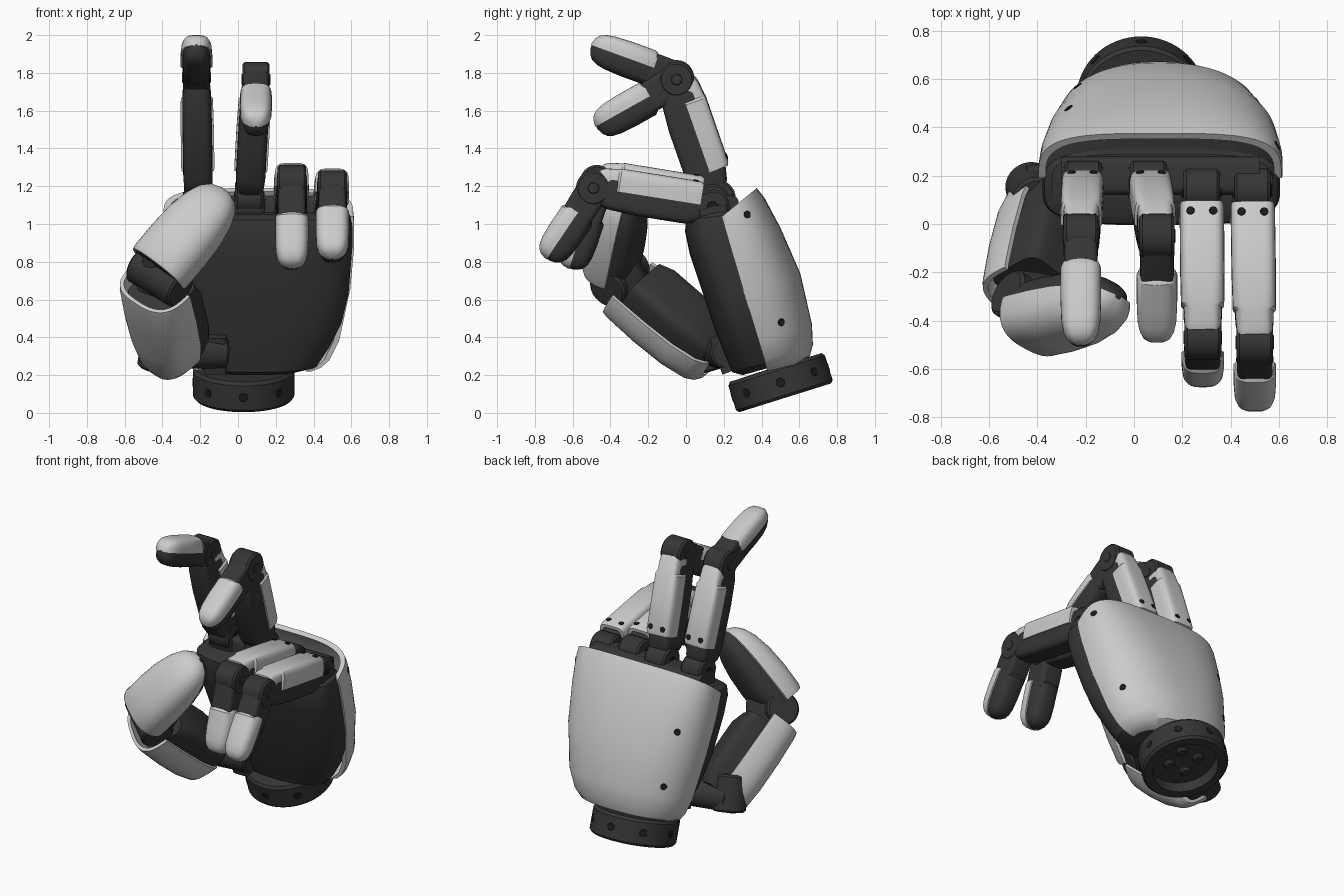
import bpy, bmesh, math
from mathutils import Vector as V

if "Cube" in bpy.data.objects:
    bpy.data.objects.remove(bpy.data.objects["Cube"])

def material(name, c):
    m = bpy.data.materials.new(name)
    m.diffuse_color = (c, c, c * 1.06, 1)
    m.use_nodes = True
    m.node_tree.nodes["Principled BSDF"].inputs["Base Color"].default_value = m.diffuse_color
    return m

DARK = material("dark_rubber", 0.036)
BLACK = material("black_hole", 0.012)
LIGHT = None

# ---------- helpers ----------
def loft(name, rings, mat=LIGHT, angle=32):
    """Skin a list of equal-length point rings and cap both ends."""
    bm = bmesh.new()
    vs = [[bm.verts.new(p) for p in r] for r in rings]
    n = len(vs[0])
    for a, b in zip(vs, vs[1:]):
        for i in range(n):
            j = (i + 1) % n
            bm.faces.new((a[i], a[j], b[j], b[i]))
    bm.faces.new(vs[0])
    bm.faces.new(vs[-1])
    bmesh.ops.recalc_face_normals(bm, faces=bm.faces[:])
    me = bpy.data.meshes.new(name)
    bm.to_mesh(me)
    bm.free()
    me.shade_smooth()
    me.set_sharp_from_angle(angle=math.radians(angle))
    if mat:
        me.materials.append(mat)
    ob = bpy.data.objects.new(name, me)
    bpy.context.collection.objects.link(ob)
    return ob

def arc(c, s, n, hw, hb, hf, e, a0=0, a1=360, num=40):
    """Superellipse points; hb is the depth toward n, hf away from it."""
    full = a1 - a0 >= 360
    pts = []
    for i in range(num):
        t = math.radians(a0 + (a1 - a0) * i / (num if full else num - 1))
        co, si = math.cos(t), math.sin(t)
        x = math.copysign(abs(co) ** (2 / e), co) * hw
        y = math.copysign(abs(si) ** (2 / e), si) * (hb if si > 0 else hf)
        pts.append(c + s * x + n * y)
    return pts

def frame(p0, p1, n):
    a = (p1 - p0).normalized()
    n = (n - a * n.dot(a)).normalized()
    return n, a.cross(n)

def seg(name, p0, p1, n, hw, hb, hf, prof, e=3.5, mat=DARK):
    """Solid limb: prof rows are (t, width scale, depth scale)."""
    n, s = frame(p0, p1, n)
    return loft(name, [arc(p0.lerp(p1, t), s, n, hw * w, hb * d, hf * d, e) for t, w, d in prof], mat)

def shell(name, p0, p1, n, hw, hb, hf, prof, e=3.5, cover=0, thick=0.02):
    """Light cover plate wrapping the n side of a limb."""
    n, s = frame(p0, p1, n)
    rings = []
    for t, w, d in prof:
        c = p0.lerp(p1, t)
        W, B, F = hw * w, hb * d, hf * d
        k = lambda v: max(v - thick, v * 0.5)
        rings.append(arc(c, s, n, W, B, F, e, -cover, 180 + cover, 26)
                     + arc(c, s, n, k(W), k(B), F, e, -cover, 180 + cover, 26)[::-1])
    return loft(name, rings)

def cyl(name, a, b, r, mat=DARK, ch=0.012):
    a, b = V(a), V(b)
    L = (b - a).length
    n, s = frame(a, b, V((0.1, 0.3, 1)))
    ch = min(ch, L / 3)
    return loft(name, [arc(a.lerp(b, t), s, n, q, q, q, 2, num=28) for t, q in
                       ((0, r - ch), (ch / L, r), (1 - ch / L, r), (1, r - ch))], mat)

def screws(ob, points, r=0.02):
    """Dark screw holes sunk flush into the nearest spot of a surface."""
    bpy.context.view_layer.update()
    for p in points:
        ok, c, nn, i = ob.closest_point_on_mesh(V(p))
        cyl("screw_hole", c - nn * 0.015, c + nn * 0.003, r, BLACK, 0.002)

X = V((1, 0, 0))

# ---------- wrist ring with recessed underside ----------
tilt = math.radians(17.4)
up = V((0, -math.sin(tilt), math.cos(tilt)))
back = V((0, math.cos(tilt), math.sin(tilt)))
base = V((0.03, 0.525, 0.08))
loft("wrist_ring", [arc(base + up * h, X, back, r, r, r, 2, num=64) for r, h in
     ((0.19, 0.07), (0.2, 0.07), (0.205, 0), (0.255, 0), (0.268, 0.015), (0.268, 0.15), (0.255, 0.168), (0.1, 0.17))], DARK)
for i in range(8):
    d = X * math.cos(i * math.pi / 4) + back * math.sin(i * math.pi / 4)
    c = base + up * 0.085
    cyl("wrist_hole", c + d * 0.25, c + d * 0.27, 0.024, BLACK, 0.002)
    if i % 2:
        cyl("wrist_bolt", base + d * 0.09 + up * 0.045, base + d * 0.09 + up * 0.08, 0.035)

# ---------- palm: front (y, z), back (y, z), x range, roundness ----------
def slices(rows, plate=False):
    out = []
    for fy, fz, by, bz, x0, x1, e in rows:
        f, b = V(((x0 + x1) / 2, fy, fz)), V(((x0 + x1) / 2, by, bz))
        d = (b - f).normalized()
        L, hw = (b - f).length, (x1 - x0) / 2
        if plate:
            out.append(arc(f, X, d, hw, L, 0, e, 0, 180, 48)
                       + arc(f, X, d, hw - 0.03, L - 0.03, 0, e, 0, 180, 48)[::-1])
        else:
            out.append(arc((f + b) / 2, X, d, hw, L / 2, L / 2, e, num=64))
    return out

loft("palm_body", slices([
    (.30, .20, .55, .27, -.17, .34, 2.4), (.245, .215, .55, .30, -.22, .42, 2.5), (.205, .31, .53, .40, -.27, .485, 2.7),
    (.15, .45, .50, .52, -.315, .55, 2.9), (.10, .60, .45, .66, -.35, .585, 3), (.02, .84, .36, .91, -.375, .605, 3.2),
    (-.005, .96, .32, 1.02, -.38, .605, 3.4), (0, 1.02, .31, 1.06, -.37, .595, 3.6), (.04, 1.05, .29, 1.08, -.34, .57, 3.6)]), DARK)
plate = loft("back_plate", slices([
    (.43, .22, .60, .26, -.21, .39, 2.3), (.425, .24, .655, .30, -.255, .44, 2.3), (.415, .28, .672, .36, -.285, .485, 2.3),
    (.385, .38, .667, .47, -.32, .535, 2.35), (.30, .66, .605, .74, -.365, .595, 2.5), (.235, .88, .50, .98, -.39, .615, 2.8),
    (.20, 1.0, .415, 1.14, -.395, .615, 3.3), (.19, 1.04, .375, 1.19, -.395, .61, 3.6)], True))
screws(plate, ((-.34, .58, .88), (-.30, .66, .52), (.66, .36, 1.06), (.60, .56, .475)))

# ---------- fingers, each lying in a near-vertical plane ----------
BOX = [(0, .8, .6), (.06, .95, .85), (.15, 1, 1), (.6, 1, 1), (.85, .97, .9), (.97, .85, .75)]
TIP = [(0, .9, .85), (.06, 1, 1), (.45, 1, 1), (.7, .96, .95), (.83, .86, .86), (.92, .7, .7), (.97, .48, .48), (1, .15, .15)]

def finger(name, x0, x1, K, P, D, T, hw, hb, hf, t0):
    K, P, D, T = (V((x, *p)) for x, p in ((x0, K), (x1, P), (x1, D), (x1, T)))
    nrm = lambda a, b: V((0, (b - a).z, -(b - a).y))
    n = nrm(K, P)
    # knuckle barrel and its stalk into the palm
    cyl(name + "_knuckle", K - X * .075, K + X * .075, 0.092)
    seg(name + "_knuckle_stalk", K + V((0, .04, -.2)), K, V((0, 1, 0)), .085, .08, .08, [(0, 1, 1), (1, 1, 1)], 6)
    for s in (-1, 1):
        cyl(name + "_knuckle_pin", K + X * s * .06, K + X * s * .08, 0.03, BLACK, .004)
    # proximal link with light cover
    seg(name + "_proximal_body", K.lerp(P, .06), P, n, hw - .01, .09, hf, BOX, 5)
    cover = shell(name + "_proximal_cover", K, P, n, hw, hb, .03,
                  [(t0, .97, .92), (t0 + .03, 1, 1), (.55, 1, 1), (.79, .97, 1), (.81, .84, .97), (.93, .82, .9), (.97, .78, .8)], 5)
    nn = n.normalized()
    screws(cover, [K.lerp(P, t0 + .07) + X * s * hw * .62 + nn * .2 for s in (-1, 1)], .017)
    # middle joint
    cyl(name + "_joint", P - X * (hw - .016), P + X * (hw - .016), 0.093)
    for s in (-1, 1):
        cyl(name + "_joint_pin", P + X * s * (hw - .03), P + X * s * (hw - .012), 0.03, DARK, .004)
    seg(name + "_joint_block", P, D.lerp(T, .15), nrm(P, D), hw - .018, .082, .088, [(0, .95, 1), (.5, 1, 1), (1, 1, .95)], 6)
    # fingertip: dark pad and light cover
    m = nrm(D, T)
    seg(name + "_tip_pad", D, T, m, hw - .014, .075, .1, TIP, 2.9)
    shell(name + "_tip_cover", D, T, m, hw - .004, .092, .02, [(t * 1.01, w, d) for t, w, d in TIP], 3.2)

finger("index", -.21, -.22, (.17, 1.14), (-.05, 1.775), (-.17, 1.825), (-.50, 1.945), .088, .115, .13, .22)
finger("middle", .06, .095, (.17, 1.14), (-.05, 1.765), (-.19, 1.675), (-.475, 1.515), .088, .115, .13, .22)
finger("ring", .28, .285, (.14, 1.12), (-.47, 1.22), (-.525, 1.04), (-.615, .765), .092, .125, .11, .1)
finger("little", .49, .50, (.14, 1.09), (-.49, 1.19), (-.57, 1.06), (-.735, .815), .092, .125, .11, .1)
seg("knuckle_bar", V((-.30, .2, 1.06)), V((.52, .2, 1.06)), V((0, 0, 1)), .08, .09, .09, [(0, 1, 1), (1, 1, 1)], 5)

# ---------- thumb ----------
cyl("thumb_mount", (-.06, .22, .32), (-.44, .15, .33), .09)
cyl("thumb_base_joint", (-.43, .16, .24), (-.40, .09, .46), .105)
seg("thumb_bracket", V((-.12, .24, .22)), V((-.12, .17, .41)), V((0, -1, 0)), .06, .05, .05, [(0, 1, 1), (1, 1, 1)], 6)
a, b, n = V((-.335, .11, .33)), V((-.42, -.30, .685)), V((-.75, -.55, -.5))
seg("thumb_proximal_body", a, b, n, .165, .15, .17, [(-.05, .7, .75), (.1, .88, .95), (.3, 1, 1), (.75, 1, 1), (.9, .9, .85)], 5.5)
shell("thumb_proximal_cover", a, b, n, .205, .19, .12,
      [(-.12, .45, .74), (-.08, .62, .87), (0, .78, .95), (.25, .94, 1), (.6, 1, 1), (.95, 1, .95), (1, .98, .92)], 2.8, 12)
cyl("thumb_joint", (-.53, -.28, .79), (-.30, -.42, .65), .105)
seg("thumb_joint_block", V((-.42, -.27, .65)), V((-.37, -.36, .82)), V((0, -1, 0)), .13, .1, .1, [(0, .9, .9), (.5, 1, 1), (1, 1, 1)], 4)
a, b, n = V((-.42, -.385, .755)), V((-.07, -.30, 1.17)), V((-.3, -.9, .2))
THUMB = [(0, .97, .9), (.04, 1, .97), (.3, 1, 1), (.55, .96, .95), (.75, .84, .82), (.88, .68, .64), (.96, .46, .42), (1, .14, .14)]
seg("thumb_tip_pad", a, b, n, .155, .13, .13, THUMB, 2.8)
shell("thumb_tip_cover", a, b, n, .178, .16, .08, [(t * 1.015, w, d) for t, w, d in THUMB], 2.6, 10)
